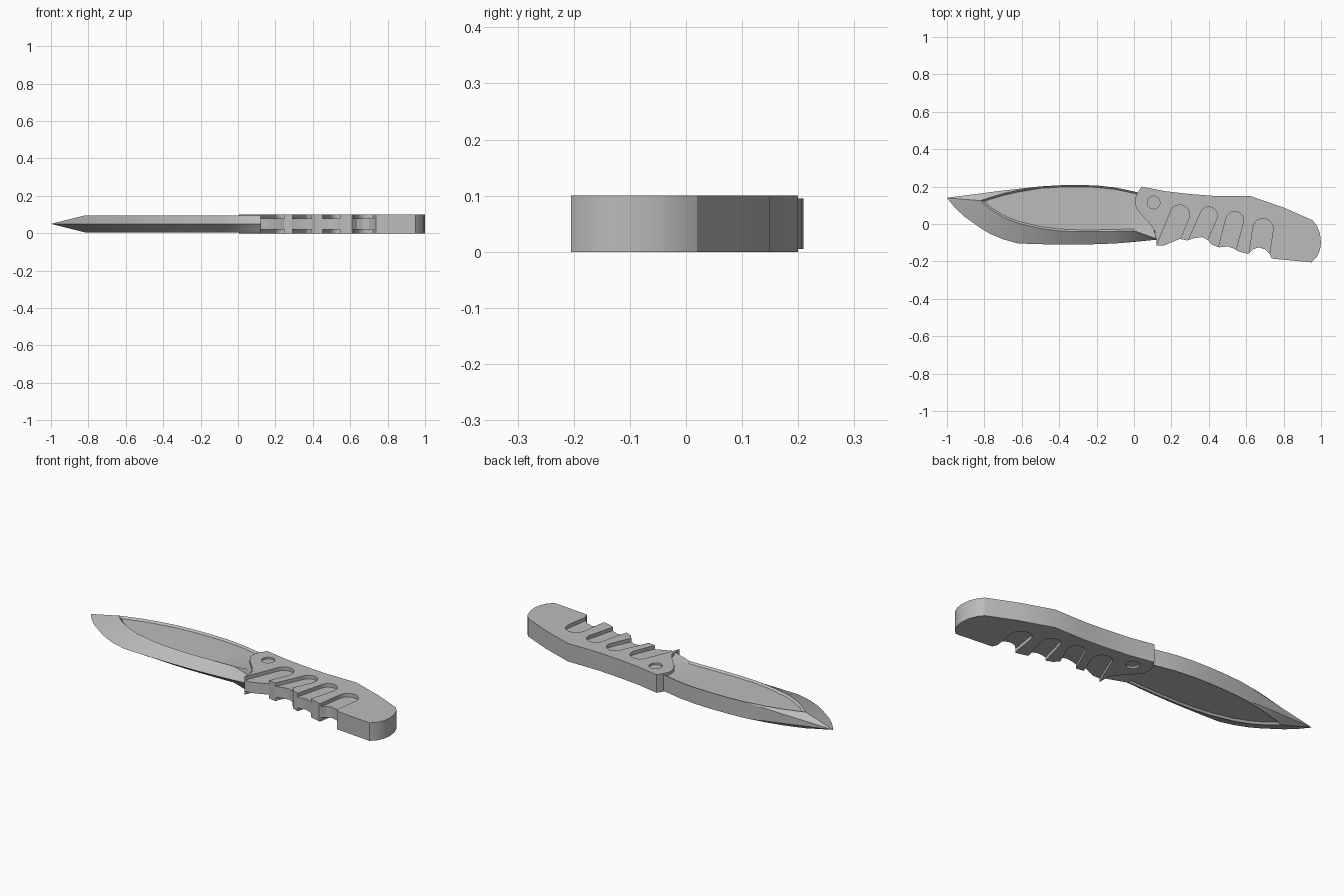
import bpy, bmesh, math
from mathutils import Vector

cube = bpy.data.objects.get("Cube")
if cube:
    bpy.data.objects.remove(cube, do_unlink=True)

MID = 0.05       # height of the centre plane
FLAT = 0.045     # half thickness of the blade

grey = bpy.data.materials.new("plain grey")
grey.use_nodes = True
colour = (0.5, 0.5, 0.5, 1)
grey.diffuse_color = colour
grey.node_tree.nodes["Principled BSDF"].inputs["Base Color"].default_value = colour


def finish(bm, name):
    bmesh.ops.recalc_face_normals(bm, faces=bm.faces)
    mesh = bpy.data.meshes.new(name)
    bm.to_mesh(mesh)
    bm.free()
    mesh.materials.append(grey)
    obj = bpy.data.objects.new(name, mesh)
    bpy.context.collection.objects.link(obj)
    return obj


def smooth(obj):
    bpy.ops.object.select_all(action='DESELECT')
    obj.select_set(True)
    bpy.context.view_layer.objects.active = obj
    bpy.ops.object.shade_smooth_by_angle(angle=math.radians(25))


def prism(bm, outline, low, high):
    base = bm.faces.new([bm.verts.new((x, y, low)) for x, y in outline])
    top = bmesh.ops.extrude_face_region(bm, geom=[base])["geom"]
    verts = [g for g in top if isinstance(g, bmesh.types.BMVert)]
    bmesh.ops.translate(bm, verts=verts, vec=(0, 0, high - low))


def slot_outline(bottom, top, radius, steps=14):
    # Straight-sided channel with a round end at the top
    a, b = Vector(bottom), Vector(top)
    along = (b - a).normalized()
    side = Vector((along.y, -along.x)) * radius
    start = a - along * 0.09
    arc = [b + side * math.cos(t) + along * radius * math.sin(t)
           for t in (math.pi * i / steps for i in range(steps + 1))]
    return [start + side] + arc + [start - side]


# Handle: flat slab with a finger-notched lower edge
bm = bmesh.new()
prism(bm, [
    (0.04, 0.2), (0.015, 0.16), (0.005, 0.13), (0.01, 0.09), (0.03, 0.06),
    (0.085, 0), (0.12, -0.05), (0.12, -0.115), (0.16, -0.115), (0.245, -0.08),
    (0.285, -0.088), (0.325, -0.075), (0.365, -0.07), (0.395, -0.085),
    (0.415, -0.11), (0.455, -0.125), (0.5, -0.12), (0.53, -0.13),
    (0.56, -0.147), (0.61, -0.16), (0.635, -0.135), (0.665, -0.125),
    (0.7, -0.135), (0.725, -0.16), (0.737, -0.185), (0.95, -0.205),
    (0.978, -0.175), (0.994, -0.14), (1, -0.1), (0.994, -0.05),
    (0.978, -0.01), (0.955, 0.02), (0.8, 0.088), (0.62, 0.15), (0.43, 0.15),
    (0.3, 0.16), (0.17, 0.175)], 0, 2 * MID)
handle = finish(bm, "handle")

# Cutters: four finger grooves and a pivot recess on both sides
bm = bmesh.new()
grooves = [((0.183, -0.1), (0.245, 0.05), 0.052),
           ((0.335, -0.1), (0.4, 0.045), 0.046),
           ((0.5, -0.125), (0.538, 0.02), 0.047),
           ((0.67, -0.16), (0.69, -0.025), 0.054)]
for groove in grooves:
    for low, high in ((-0.05, 0.02), (0.08, 0.15)):
        prism(bm, slot_outline(*groove), low, high)
pivot = [(0.105 + 0.034 * math.cos(math.tau * i / 24),
          0.115 + 0.034 * math.sin(math.tau * i / 24)) for i in range(24)]
for low, high in ((-0.05, 0.01), (0.09, 0.15)):
    prism(bm, pivot, low, high)
cutter = finish(bm, "groove_cutter")
cutter.hide_render = True

cut = handle.modifiers.new("grooves", 'BOOLEAN')
cut.operation = 'DIFFERENCE'
cut.solver = 'EXACT'
cut.object = cutter
bpy.context.view_layer.objects.active = handle
bpy.ops.object.modifier_apply(modifier=cut.name)
bpy.data.objects.remove(cutter, do_unlink=True)
smooth(handle)

# Blade: sections along x as (x, spine y, flat top y, flat bottom y, edge y)
sections = [
    (-1, 0.14, 0.14, 0.14, 0.14),
    (-0.96, 0.146, 0.137, 0.137, 0.09),
    (-0.91, 0.152, 0.132, 0.132, 0.042),
    (-0.82, 0.163, 0.125, 0.125, -0.022),
    (-0.77, 0.17, 0.142, 0.08, -0.052),
    (-0.7, 0.179, 0.163, 0.037, -0.082),
    (-0.62, 0.188, 0.181, 0.004, -0.104),
    (-0.5, 0.201, 0.201, -0.024, -0.108),
    (-0.4, 0.207, 0.207, -0.037, -0.11),
    (-0.3, 0.209, 0.209, -0.041, -0.11),
    (-0.2, 0.206, 0.206, -0.041, -0.108),
    (-0.1, 0.195, 0.195, -0.039, -0.104),
    (0, 0.174, 0.174, -0.036, -0.096),
    (0.12, 0.16, 0.16, -0.08, -0.084)]
bm = bmesh.new()
rings = []
for x, spine, upper, lower, edge in sections:
    back = min(FLAT, (x + 1) * 0.09)
    ridge = min(FLAT, (x + 1) * 0.25)
    end = 0.05 if x > 0.05 else x      # slanted root, hidden by the handle
    ring = [(end, spine, back), (end, upper, ridge), (x, lower, ridge),
            (x, edge, 0), (x, lower, -ridge), (end, upper, -ridge),
            (end, spine, -back)]
    rings.append([bm.verts.new((px, py, MID + pz)) for px, py, pz in ring])
for a, b in zip(rings, rings[1:]):
    for i in range(7):
        j = (i + 1) % 7
        bm.faces.new((a[i], b[i], b[j], a[j]))
bm.faces.new(rings[-1])
bmesh.ops.remove_doubles(bm, verts=bm.verts, dist=0.0005)
bmesh.ops.recalc_face_normals(bm, faces=bm.faces)

# Sunken panel on each side of the blade
flats = [f for f in bm.faces if abs(f.normal.z) > 0.999]
bmesh.ops.inset_region(bm, faces=flats, thickness=0.01, use_even_offset=True)
panel = {v for f in flats for v in f.verts}
for v in panel:
    v.co.z = MID + math.copysign(FLAT - 0.01, v.co.z - MID)
    if v.co.x > 0.04:
        v.co.y = max(v.co.y, 0)
smooth(finish(bm, "blade"))
